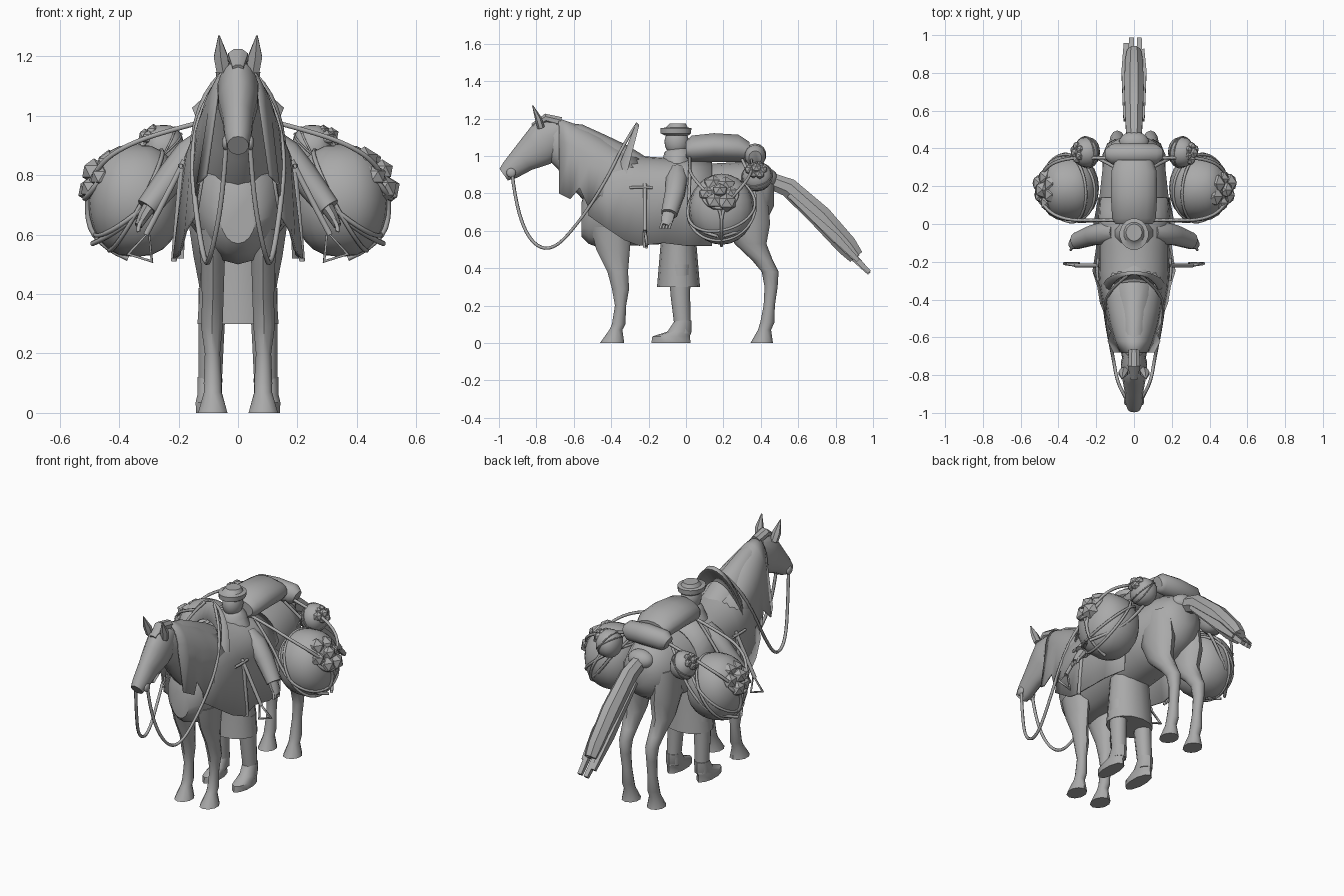
import bpy, bmesh, math, random
from mathutils import Vector

random.seed(4)
cube = bpy.data.objects.get("Cube")
if cube:
    bpy.data.objects.remove(cube)

grey = bpy.data.materials.new("plain grey")
grey.use_nodes = True
colour = (0.4, 0.4, 0.4, 1)
grey.diffuse_color = colour
grey.node_tree.nodes["Principled BSDF"].inputs["Base Color"].default_value = colour

X, Y, Z = Vector((1, 0, 0)), Vector((0, 1, 0)), Vector((0, 0, 1))
SIDES = (("left", 1), ("right", -1))
smooth_parts = []


def finish(name, bm, thickness=0):
    bmesh.ops.recalc_face_normals(bm, faces=bm.faces)
    mesh = bpy.data.meshes.new(name)
    bm.to_mesh(mesh)
    bm.free()
    obj = bpy.data.objects.new(name, mesh)
    bpy.context.collection.objects.link(obj)
    mesh.materials.append(grey)
    if thickness:
        obj.modifiers.new("thickness", "SOLIDIFY").thickness = thickness
    smooth_parts.append(obj)


def bridge(bm, rings, closed):
    for low, high in zip(rings, rings[1:]):
        count = len(low)
        for i in range(count if closed else count - 1):
            j = (i + 1) % count
            bm.faces.new((low[i], low[j], high[j], high[i]))


def loft(name, rows, axis=None, sides=14):
    """Skin elliptical rings; each row is x, y, z, half width, half depth."""
    bm, rings = bmesh.new(), []
    centres = [Vector(r[:3]) for r in rows]
    for i, row in enumerate(rows):
        t = axis or (centres[min(i + 1, len(rows) - 1)] - centres[max(i - 1, 0)]).normalized()
        ref = Y if abs(t.x) > 0.4 else X
        u = (ref - t * ref.dot(t)).normalized()
        v = t.cross(u)
        angles = [math.tau * (k + 0.5) / sides for k in range(sides)]
        rings.append([bm.verts.new(centres[i] + u * row[3] * math.cos(a) + v * row[4] * math.sin(a))
                      for a in angles])
    bridge(bm, rings, True)
    bm.faces.new(rings[0])
    bm.faces.new(rings[-1])
    finish(name, bm)


def pair(name, rows, **options):
    for side, s in SIDES:
        loft(side + "_" + name, [(s * r[0], *r[1:]) for r in rows], **options)


def drape(name, rows):
    """Cloth arch; each row is y, top, shoulder height, half width, hem height, hem half width."""
    bm, rings = bmesh.new(), []
    for y, top, mid, half, hem, hem_half in rows:
        arc = [(half * math.cos(math.pi * k / 12), mid + (top - mid) * math.sin(math.pi * k / 12))
               for k in range(13)]
        outline = [(hem_half, hem)] + arc + [(-hem_half, hem)]
        rings.append([bm.verts.new((x, y, z)) for x, z in outline])
    bridge(bm, rings, False)
    finish(name, bm, 0.008)


def ball(name, centre, radii, rough=False, plump=1):
    bm = bmesh.new()
    if rough:
        bmesh.ops.create_icosphere(bm, subdivisions=1, radius=1)
    else:
        bmesh.ops.create_uvsphere(bm, u_segments=20, v_segments=12, radius=1)
    for v in bm.verts:
        v.co.x = math.copysign(abs(v.co.x) ** plump, v.co.x)
        v.co = Vector([c + r * p for c, r, p in zip(centre, radii, v.co)])
    finish(name, bm)


def tube(name, points, radius, closed=False, straight=False):
    curve = bpy.data.curves.new(name, "CURVE")
    curve.dimensions = "3D"
    curve.bevel_depth, curve.bevel_resolution, curve.resolution_u = radius, 1, 5
    spline = curve.splines.new("POLY" if straight else "NURBS")
    spline.points.add(len(points) - 1)
    for p, co in zip(spline.points, points):
        p.co = (*co, 1)
    spline.use_cyclic_u = closed
    if not straight:
        spline.order_u, spline.use_endpoint_u = 3, not closed
    obj = bpy.data.objects.new(name, curve)
    bpy.context.collection.objects.link(obj)
    curve.materials.append(grey)


def tube_pair(name, points, radius, **options):
    for side, s in SIDES:
        tube(side + "_" + name, [(s * x, y, z) for x, y, z in points], radius, **options)


# Horse body, neck and head
loft("horse_torso", [(0, .47, .8, .05, .07), (0, .43, .79, .12, .14), (0, .33, .78, .165, .19),
                     (0, .15, .76, .185, .2), (0, -.1, .75, .19, .22), (0, -.3, .76, .175, .24),
                     (0, -.44, .73, .15, .23), (0, -.52, .69, .11, .16), (0, -.56, .66, .06, .09)],
     axis=Y, sides=18)
loft("horse_neck", [(0, -.28, .8, .15, .2), (0, -.42, .9, .13, .19), (0, -.53, .98, .1, .165),
                    (0, -.62, 1.05, .08, .135), (0, -.72, 1.09, .06, .1)])
loft("horse_head", [(0, -.67, 1.13, .05, .07), (0, -.74, 1.09, .07, .115), (0, -.79, 1.04, .067, .105),
                    (0, -.87, .985, .052, .075), (0, -.94, .925, .045, .055), (0, -.975, .9, .036, .038)])
loft("forelock", [(0, -.67, 1.18, .03, .03), (0, -.75, 1.2, .036, .028), (0, -.82, 1.16, .02, .015)], sides=8)
pair("ear", [(.05, -.775, 1.15, .025, .02), (.058, -.79, 1.2, .027, .018), (.064, -.82, 1.27, .003, .003)],
     sides=6)

# Horse legs
pair("front_leg", [(.085, -.4, .62, .055, .11), (.085, -.39, .5, .042, .09), (.085, -.365, .38, .038, .055),
                   (.088, -.35, .29, .038, .046), (.086, -.35, .2, .027, .03), (.085, -.36, .1, .032, .036),
                   (.085, -.375, .07, .031, .035), (.085, -.395, 0, .052, .065)], axis=Z, sides=10)
pair("hind_leg", [(.1, .31, .82, .06, .12), (.1, .33, .64, .07, .12), (.095, .345, .53, .058, .085),
                  (.09, .41, .44, .045, .055), (.088, .45, .38, .038, .045), (.088, .455, .3, .03, .035),
                  (.085, .445, .2, .028, .03), (.085, .435, .11, .034, .038), (.085, .42, .07, .032, .035),
                  (.085, .405, 0, .052, .06)], axis=Z, sides=10)

# Tail with ragged flat strands
loft("tail", [(0, .42, .88, .04, .045), (0, .55, .83, .05, .055), (0, .72, .675, .056, .065),
              (0, .86, .52, .05, .06), (0, .91, .46, .04, .045)], sides=8)
for k in range(7):
    x = (k - 3) * 0.014
    end = 0.98 - 0.03 * random.randint(0, 3)
    lift = random.uniform(-0.04, 0.04)
    loft("tail_strand", [(x, .55, .81 + lift, .02, .015), (x * 1.2, .8, .58 + lift, .022, .03),
                         (x, end, .39 + (.98 - end) + lift / 2, .018, .015)], sides=4)

# Cloths over neck and barrel
drape("neck_cloth", [(-.68, 1.2, 1.05, .075, .8, .11), (-.62, 1.18, 1.02, .1, .77, .14),
                     (-.57, 1.16, .99, .115, .83, .125), (-.52, 1.14, .95, .13, .72, .145),
                     (-.46, 1.11, .93, .14, .79, .155), (-.38, 1.06, .9, .15, .72, .165),
                     (-.25, 1.0, .85, .165, .7, .18)])
drape("barrel_cloth", [(-.52, 1.0, .8, .12, .68, .14), (-.42, 1.02, .8, .165, .61, .18),
                       (-.33, 1.02, .82, .18, .55, .195), (-.25, 1.0, .82, .185, .52, .22),
                       (-.12, .99, .82, .185, .535, .2), (0, .985, .82, .19, .52, .215),
                       (.14, .97, .78, .18, .52, .19)])

# Saddle arch: a leaning broad plate over the withers
bm, rings = bmesh.new(), []
for half, y_top, z_top, y_foot, z_foot in ((.14, -.265, 1.18, -.39, .87), (.165, -.25, 1.165, -.33, .85),
                                           (.125, -.3, 1.07, -.34, .85)):
    ring = []
    for k in range(17):
        a = math.pi * k / 16
        drop = 1 - math.sin(a)
        ring.append(bm.verts.new((half * math.cos(a), y_top + (y_foot - y_top) * drop,
                                  z_top + (z_foot - z_top) * drop)))
    rings.append(ring)
bridge(bm, rings, False)
finish("saddle_arch", bm, 0.008)

# Reins, bit, stirrup leathers and stirrups
tube_pair("rein", [(.04, -.93, .91), (.05, -.91, .73), (.09, -.83, .53), (.11, -.71, .49), (.14, -.56, .66),
                   (.16, -.42, .88), (.11, -.33, 1.07), (.03, -.27, 1.16)], 0.009)
for side, s in SIDES:
    ball(side + "_bit_ring", (s * .042, -.935, .91), (.012, .025, .025))
tube_pair("saddle_strap", [(.19, -.3, .83), (.2, -.25, .835), (.19, -.18, .83)], 0.008)
tube_pair("stirrup_leather", [(.18, -.22, .85), (.24, -.22, .73), (.31, -.22, .6)], 0.011)
tube_pair("stirrup", [(.3, -.22, .61), (.37, -.21, .535), (.29, -.21, .51)], 0.008, closed=True, straight=True)
tube_pair("girth", [(.19, -.22, .83), (.205, -.22, .66), (.216, -.22, .51)], 0.011)

# Rider: coat, legs, arms, head and hat
loft("rider_coat", [(0, -.04, .3, .14, .115), (0, -.04, .6, .12, .09), (0, -.05, .85, .13, .09),
                    (0, -.05, .95, .11, .08), (0, -.045, 1.01, .07, .07)], axis=Z)
pair("rider_leg", [(.085, -.035, .42, .05, .06), (.09, -.03, .25, .045, .052), (.095, -.015, .05, .04, .042)],
     axis=Z, sides=10)
pair("rider_boot", [(.095, -.015, .12, .043, .045), (.095, -.035, .06, .044, .065), (.1, -.08, .035, .045, .1),
                    (.1, -.08, 0, .043, .105)], axis=Z, sides=10)
pair("rider_sleeve", [(.1, -.045, .92, .045, .045), (.16, -.05, .87, .06, .055), (.22, -.06, .8, .055, .05),
                      (.305, -.09, .69, .045, .04)], sides=10)
pair("rider_hand", [(.295, -.09, .7, .035, .025), (.32, -.1, .66, .035, .02), (.335, -.11, .63, .02, .014)],
     sides=8)
for f in range(4):
    y = -.075 - f * .016
    tube_pair("finger", [(.32, y, .655), (.338, y - .01, .63), (.335, y - .015, .61)], 0.007)
ball("rider_head", (0, -.05, 1.075), (.055, .065, .075))
loft("scarf", [(0, -.045, .98, .085, .08), (0, -.045, 1.02, .068, .07), (0, -.04, 1.04, .045, .05)], axis=Z)
loft("hat", [(0, -.05, 1.11, .06, .065), (0, -.054, 1.12, .073, .083), (0, -.054, 1.148, .077, .084),
             (0, -.05, 1.152, .055, .06), (0, -.045, 1.172, .042, .045)], axis=Z, sides=16)

# Bedroll and rolled blanket on the back
loft("bedroll", [(0, 0, 1.03, .1, .05), (0, .03, 1.035, .118, .075), (0, .15, 1.045, .125, .078),
                 (0, .28, 1.04, .122, .075), (0, .34, 1.02, .1, .055)], axis=Y, sides=16)
loft("rolled_blanket", [(-.14, .37, .99, .035, .04), (-.115, .37, 1.0, .056, .058), (0, .37, 1.005, .06, .062),
                        (.115, .37, 1.0, .056, .058), (.14, .37, .99, .035, .04)])
ball("crupper_pad", (0, .43, .88), (.08, .06, .055))


# Sacks with a rimmed mouth full of round produce
def filled_sack(prefix, s, centre, radii, mouth, size):
    c = Vector((s * centre[0], *centre[1:]))
    ball(prefix + "_sack", c, radii, plump=.8)
    n = Vector((s * .8, -.05, .56)).normalized()
    u = (Y - n * Y.dot(n)).normalized()
    v = n.cross(u)
    around = lambda r, k, count: (u * math.cos(math.tau * k / count) + v * math.sin(math.tau * k / count)) * r
    base = c + n * radii[0] * .9
    tube(prefix + "_sack_rim", [base + around(mouth, k, 12) for k in range(12)], mouth * .1, closed=True)
    for k in range(7):
        reach = mouth * random.uniform(.55, .8)
        spot = base + (around(reach, k, 6) if k < 6 else n * size * .6)
        r = size * random.uniform(.85, 1.15)
        ball(prefix + "_produce", spot, (r, r * 1.1, r), rough=True)
    # Rope loops hugging the sack
    for tilt in (40, 62):
        a = math.radians(tilt)
        d = Vector((s * math.cos(a), 0, -math.sin(a)))
        w = Vector((0, 1, .25)).normalized()
        loop = []
        for k in range(16):
            p = d * math.cos(math.tau * k / 16) + w * math.sin(math.tau * k / 16)
            stretch = sum((q / r) ** 2 for q, r in zip(p, radii)) ** -.5
            loop.append(c + p * stretch * 1.06)
        tube(prefix + "_sack_rope", loop, radii[0] * .05, closed=True)


for side, s in SIDES:
    filled_sack(side + "_large", s, (.345, .19, .715), (.16, .175, .19), .095, .046)
    filled_sack(side + "_small", s, (.25, .38, .89), (.07, .08, .08), .045, .025)

# Ropes from the back out to the large sacks
for y in (.02, .35):
    tube_pair("load_rope", [(.08, y, .99), (.2, y, .96), (.36, y, .91), (.47, y * .7 + .06, .84),
                            (.515, .19, .72), (.49, .19, .57), (.37, .19, .52)], 0.009)
tube_pair("cross_rope", [(.1, .02, .98), (.22, .02, .84), (.3, .01, .7), (.42, .05, .6), (.49, .17, .57)], 0.009)
tube_pair("rear_rope", [(.1, .3, .98), (.22, .37, .84), (.32, .37, .7), (.42, .32, .6), (.49, .2, .57)], 0.009)

# Smooth shading with crisp edges
bpy.ops.object.select_all(action="DESELECT")
for obj in smooth_parts:
    obj.select_set("produce" not in obj.name)
bpy.context.view_layer.objects.active = smooth_parts[0]
bpy.ops.object.shade_smooth_by_angle(angle=math.radians(40))
